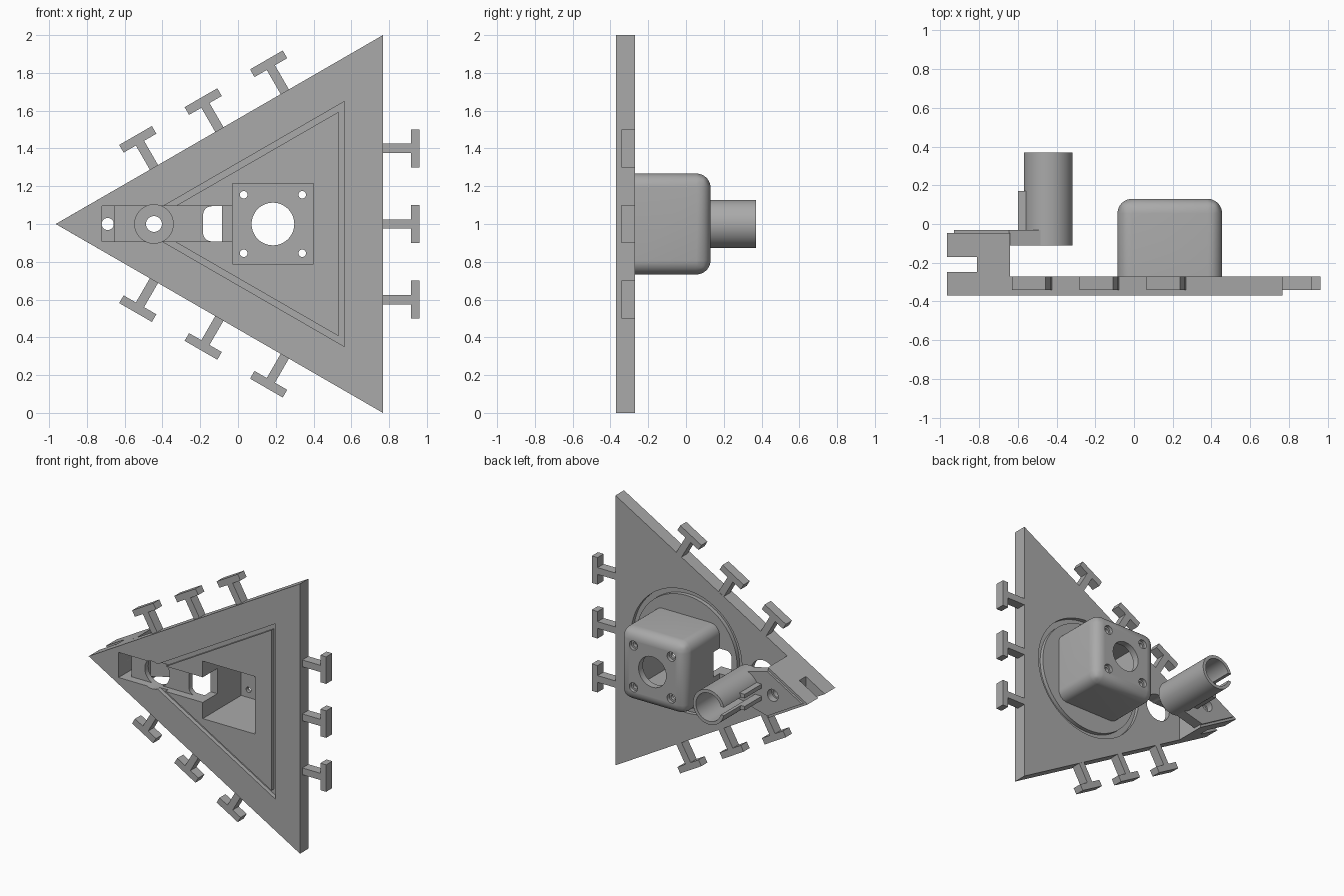
import bpy, bmesh, math
from mathutils import Vector

if "Cube" in bpy.data.objects:
    bpy.data.objects.remove(bpy.data.objects["Cube"], do_unlink=True)

grey = bpy.data.materials.new("plain grey")
grey.use_nodes = True
grey.diffuse_color = (0.4, 0.4, 0.4, 1)
grey.node_tree.nodes["Principled BSDF"].inputs["Base Color"].default_value = (0.4, 0.4, 0.4, 1)

ROOT3 = math.sqrt(3)
CX, CZ = 0.19, 1.0          # centre of the triangular plate
FRONT, BACK = -0.37, -0.27  # plate faces
TUBE_X = -0.445
BOX_X = 0.185


def prism(name, pts, y0, y1, round_edges=0):
    """Extrude an (x, z) outline along y."""
    bm = bmesh.new()
    face = bm.faces.new([bm.verts.new((x, y0, z)) for x, z in pts])
    ext = bmesh.ops.extrude_face_region(bm, geom=[face])
    for v in ext["geom"]:
        if isinstance(v, bmesh.types.BMVert):
            v.co.y = y1
    if round_edges:
        edges = [e for e in bm.edges if max(v.co.y for v in e.verts) > y1 - 0.001]
        bmesh.ops.bevel(bm, geom=edges, offset=round_edges, segments=8,
                        profile=0.5, affect='EDGES')
    bmesh.ops.recalc_face_normals(bm, faces=bm.faces)
    mesh = bpy.data.meshes.new(name)
    bm.to_mesh(mesh)
    bm.free()
    mesh.materials.append(grey)
    ob = bpy.data.objects.new(name, mesh)
    bpy.context.collection.objects.link(ob)
    return ob


def rect(x0, x1, z0, z1):
    return [(x0, z0), (x1, z0), (x1, z1), (x0, z1)]


def circle(x, z, r, n=48):
    return [(x + r * math.cos(math.tau * i / n), z + r * math.sin(math.tau * i / n))
            for i in range(n)]


def triangle(inradius):
    return [(CX - 2 * inradius, CZ), (CX + inradius, CZ - ROOT3 * inradius),
            (CX + inradius, CZ + ROOT3 * inradius)]


def cut(targets, cutter):
    for ob in targets:
        mod = ob.modifiers.new("cut", 'BOOLEAN')
        mod.operation = 'DIFFERENCE'
        mod.solver = 'EXACT'
        mod.object = cutter
        bpy.context.view_layer.objects.active = ob
        bpy.ops.object.modifier_apply(modifier=mod.name)
    bpy.data.objects.remove(cutter, do_unlink=True)


def ring_cutter(outer, inner, y0, y1):
    ring = prism("ring_cutter", outer, y0, y1)
    cut([ring], prism("core", inner, y0 - 0.05, y1 + 0.05))
    return ring


# Main solids
plate = prism("triangular_plate", triangle(1 / ROOT3), FRONT, BACK)
half = 0.325 / ROOT3
block = prism("tip_block", [(-0.965, CZ), (-0.64, CZ - half), (-0.64, CZ + half)], BACK, -0.046)
housing = prism("rounded_housing", rect(-0.085, 0.455, 0.733, 1.267), BACK, 0.13, 0.075)
tube = prism("tube", circle(TUBE_X, CZ, 0.128, 64), -0.11, 0.37)
arm = prism("tube_arm", [(-0.645, CZ - 0.165), (-0.48, CZ - 0.122),
                         (-0.48, CZ + 0.122), (-0.645, CZ + 0.165)], -0.11, -0.03)
cap = prism("block_cap", [(-0.93, CZ), (-0.645, CZ - 0.165), (-0.645, CZ + 0.165)], -0.046, -0.03)

# Shallow grooves: triangle on the front, ring on the back
cut([plate], ring_cutter(triangle(0.375), triangle(0.343), FRONT - 0.05, FRONT + 0.03))
cut([plate], ring_cutter(circle(BOX_X, CZ, 0.455, 64), circle(BOX_X, CZ, 0.415, 64),
                         BACK - 0.03, BACK + 0.05))

# Housing pocket and its holes
cut([plate, housing], prism("pocket", rect(-0.03, 0.40, 0.788, 1.214), -0.45, 0.08))
cut([housing], prism("lens_hole", circle(BOX_X, CZ, 0.113), 0.0, 0.2))
for sx in (-1, 1):
    for sz in (-1, 1):
        x, z = BOX_X + sx * 0.155, CZ + sz * 0.155
        cut([housing], prism("screw_hole", circle(x, z, 0.02, 24), 0.0, 0.2))
        cut([housing], prism("screw_recess", circle(x, z, 0.034, 24), 0.105, 0.2))

# Cable channel, opening beside the housing, and screw pocket at the tip
LOW, HIGH = 0.908, 1.094
cut([plate], prism("channel", rect(-0.72, -0.02, LOW, HIGH), -0.45, -0.31))
r = 0.045
slot = [(-0.082, LOW), (-0.082, HIGH)]
for zc, start in ((HIGH - r, 90), (LOW + r, 180)):
    for i in range(7):
        a = math.radians(start + 15 * i)
        slot.append((-0.185 + r + r * math.cos(a), zc + r * math.sin(a)))
cut([plate], prism("slot", slot, -0.45, -0.2))
cut([plate, housing], prism("wall_window", rect(-0.1, -0.02, LOW, HIGH), -0.45, -0.2))
cut([plate], prism("tube_opening", circle(TUBE_X, CZ, 0.102), -0.45, -0.2))
cut([plate, block], prism("nut_pocket", rect(-0.72, -0.655, LOW, HIGH), -0.45, -0.2))
cut([block, cap], prism("tip_hole", circle(-0.69, CZ, 0.032, 32), -0.3, 0.0))
cut([block, cap], prism("tip_recess", circle(-0.69, CZ, 0.044, 32), -0.08, 0.0))

# Side notch through the tip block
cut([block], prism("notch", rect(-1.1, -0.81, 0.5, 1.5), -0.247, -0.17))

# Split tube with a small hole in its floor and clamp fins beside the split
cut([tube], prism("bore", circle(TUBE_X, CZ, 0.104, 64), -0.03, 0.5))
cut([tube, arm], prism("floor_hole", circle(TUBE_X, CZ, 0.042, 32), -0.2, 0.05))
cut([tube], prism("split", rect(-0.7, TUBE_X, CZ - 0.03, CZ + 0.03), -0.03, 0.5))
for side, name in ((1, "upper"), (-1, "lower")):
    z0, z1 = sorted((CZ + side * 0.03, CZ + side * 0.06))
    prism(name + "_clamp_fin", rect(-0.6, -0.552, z0, z1), -0.03, 0.17)

# T-shaped connectors, three on each edge
for edge in range(3):
    ca, sa = math.cos(math.tau * edge / 3), math.sin(math.tau * edge / 3)
    for k in (-0.4, 0, 0.4):
        outline = [(0.57, -0.025), (0.725, -0.025), (0.725, -0.1), (0.772, -0.1),
                   (0.772, 0.1), (0.725, 0.1), (0.725, 0.025), (0.57, 0.025)]
        pts = [(CX + u * ca - (v + k) * sa, CZ + u * sa + (v + k) * ca) for u, v in outline]
        prism("edge_connector", pts, -0.342, BACK - 0.001)

# Smooth rounded surfaces while keeping crisp edges
for ob in (housing, tube, plate, block, cap, arm):
    bpy.ops.object.select_all(action='DESELECT')
    ob.select_set(True)
    bpy.context.view_layer.objects.active = ob
    bpy.ops.object.shade_smooth_by_angle(angle=math.radians(30))
